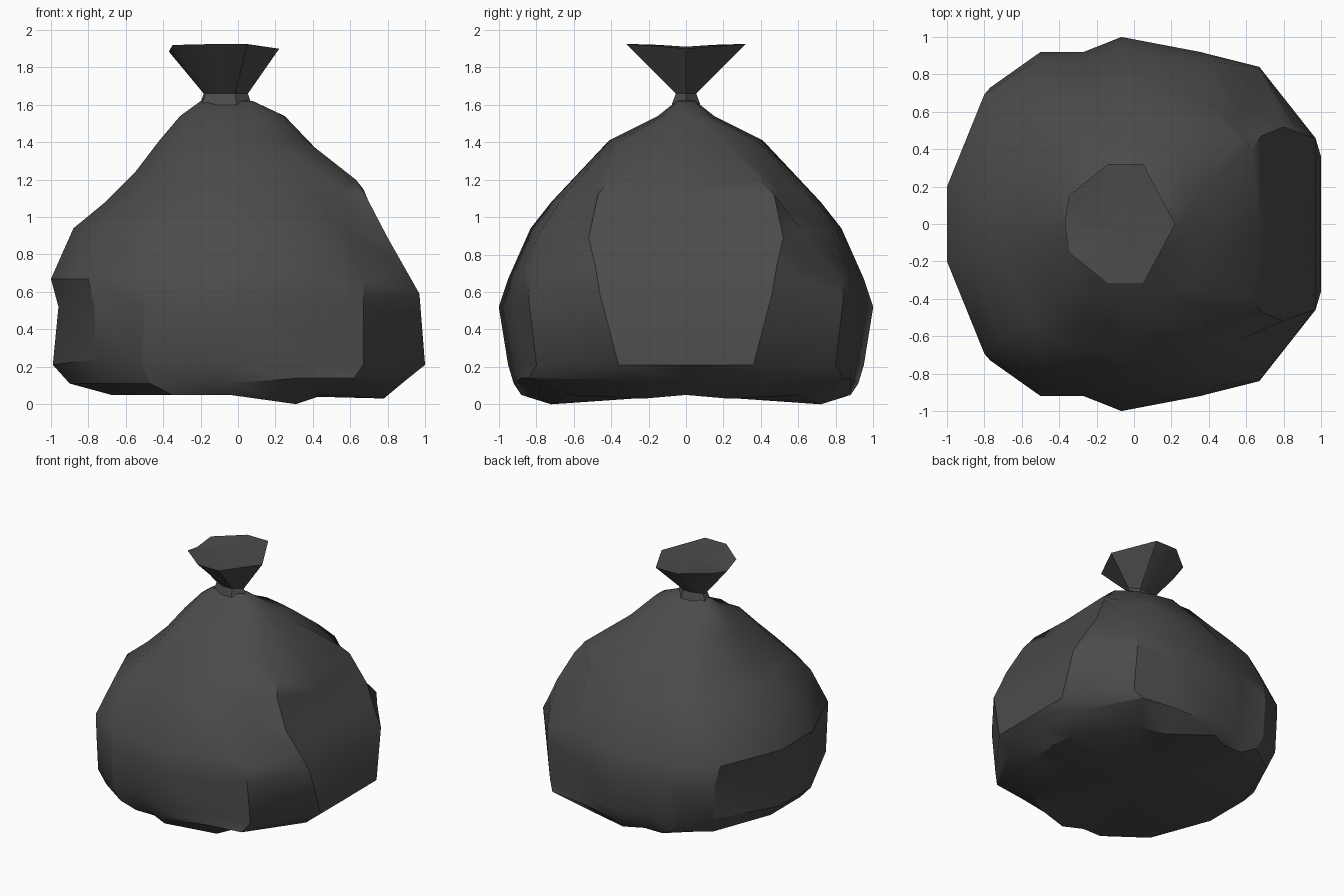
import bpy, bmesh

if "Cube" in bpy.data.objects:
    bpy.data.objects.remove(bpy.data.objects["Cube"])

mat = bpy.data.materials.new("dark_plastic")
mat.diffuse_color = (0.07, 0.07, 0.07, 1)
mat.use_nodes = True
mat.node_tree.nodes["Principled BSDF"].inputs["Base Color"].default_value = mat.diffuse_color


def full_ring(half):
    """Close a half ring (y >= 0, ends on y = 0) by mirroring it across y."""
    return half + [(x, -y, z) for x, y, z in half[-2:0:-1]]


def loft(name, half_rings, centre_top, centre_bottom):
    """Skin stacked rings (top to bottom) and fan-cap both ends."""
    bm = bmesh.new()
    rings = [[bm.verts.new(p) for p in full_ring(h)] for h in half_rings]
    n = len(rings[0])
    for a, b in zip(rings, rings[1:]):
        for i in range(n):
            j = (i + 1) % n
            bm.faces.new((a[i], a[j], b[j], b[i]))
    for ring, centre in ((rings[0], centre_top), (rings[-1], centre_bottom)):
        c = bm.verts.new(centre)
        for i in range(n):
            bm.faces.new((c, ring[i], ring[(i + 1) % n]))
    bmesh.ops.recalc_face_normals(bm, faces=bm.faces)
    me = bpy.data.meshes.new(name)
    bm.to_mesh(me)
    bm.free()
    me.materials.append(mat)
    ob = bpy.data.objects.new(name, me)
    bpy.context.collection.objects.link(ob)
    bpy.ops.object.select_all(action='DESELECT')
    ob.select_set(True)
    bpy.context.view_layer.objects.active = ob
    bpy.ops.object.shade_smooth_by_angle(angle=0.56)
    return ob


# Bag body: plan outline from right to left (one half)
outline = [(1, 0), (.98, .47), (.67, .84), (.36, .92), (-.07, 1.0),
           (-.28, .92), (-.52, .92), (-.80, .73), (-1.0, .21), (-1.0, 0)]

# Height with left, right and side extents of the bag at that height
levels = [(1.62, .20, .08, .05), (1.54, .31, .25, .15), (1.41, .42, .37, .41),
          (1.24, .55, .55, .57), (1.08, .71, .70, .72), (.94, .88, .79, .83),
          (.67, 1.0, .93, .95), (.52, .96, .98, 1.0), (.21, .99, 1.0, .95),
          (.11, .90, .92, .92), (.05, .68, .75, .88)]
body = [[(ox * (xr if ox > 0 else xl), oy * ys, z) for ox, oy in outline]
        for z, xl, xr, ys in levels]

# Folds, right-hand flat panel and lower corner: (level, column) -> point
folds = {
    # flat panel and the lip above it
    (2, 0): (.48, 0, 1.30), (3, 0): (.67, 0, 1.15), (4, 0): (.73, 0, 1.01),
    (5, 0): (.80, 0, .89), (6, 0): (.885, 0, .74), (7, 0): (.97, 0, .59),
    (3, 1): (.63, .40, 1.20), (4, 1): (.68, .47, 1.12), (5, 1): (.80, .52, .89),
    (6, 1): (.885, .485, .74), (7, 1): (.97, .46, .59), (8, 1): (1.0, .36, .21),
    # dent beside the panel
    (3, 2): (.56, .48, 1.16), (4, 2): (.56, .50, 1.07), (5, 2): (.56, .62, .93),
    (6, 2): (.67, .83, .66), (7, 2): (.67, .84, .56),
    (3, 3): (.35, .54, 1.24), (4, 3): (.42, .65, 1.12), (5, 3): (.42, .78, .92),
    (6, 3): (.42, .87, .72),
    # sagging bottom corner
    (9, 0): (.90, 0, .13), (9, 1): (.90, .36, .13), (9, 2): (.62, .84, .14),
    (9, 3): (.34, .88, .14), (10, 0): (.78, 0, .05), (10, 1): (.78, .23, .03),
    (10, 2): (.46, .62, .05), (10, 3): (.31, .72, 0),
    # crease at the left
    (8, 7): (-.76, .72, .24),
}
for (r, c), p in folds.items():
    body[r][c] = p
loft("bag_body", body, (-.06, 0, 1.63), (0, 0, .05))

# Gathered neck and flared tuft
flare = [(.22, 0), (.05, .32), (-.14, .32), (-.35, .15), (-.37, 0)]
flare_z = [1.90, 1.925, 1.925, 1.92, 1.885]
tuft = [[(x, y, z) for (x, y), z in zip(flare, flare_z)]]
for z, s, t in ((1.66, .40, .17), (1.60, .47, .24)):
    tuft.append([(-.065 + (x + .075) * s, y * t, z) for x, y in flare])
loft("tied_tuft", tuft, (-.075, 0, 1.91), (-.065, 0, 1.60))
